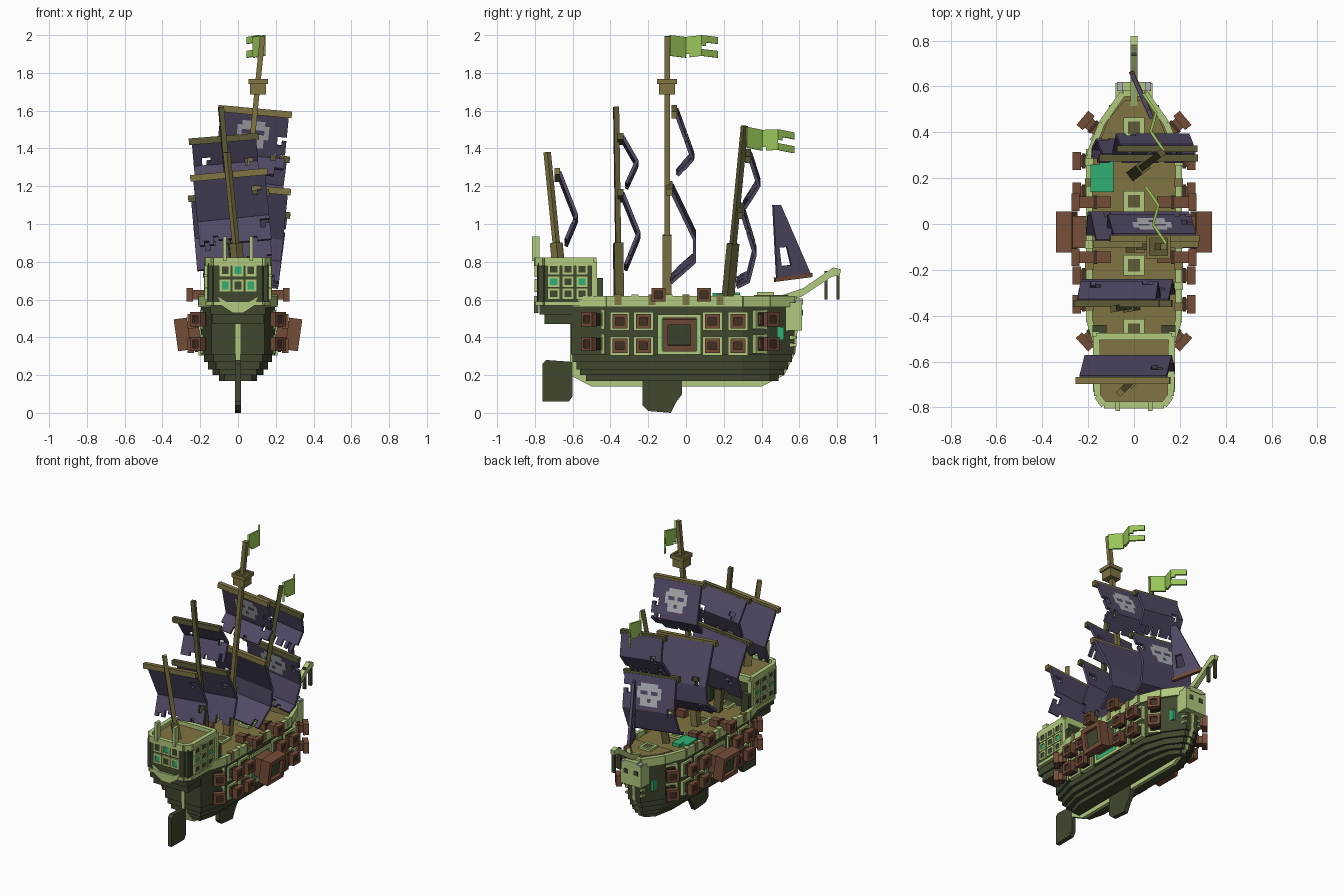
import bpy, bmesh, math, random
from mathutils import Matrix, Vector

random.seed(4)
cube = bpy.data.objects.get("Cube")
if cube:
    bpy.data.objects.remove(cube, do_unlink=True)


def linear(c):
    return c / 12.92 if c <= 0.04 else ((c + 0.055) / 1.055) ** 2.4


def material(name, red, green, blue):
    mat = bpy.data.materials.new(name)
    mat.use_nodes = True
    color = [linear(c / 255) for c in (red, green, blue)] + [1]
    mat.diffuse_color = color
    mat.node_tree.nodes["Principled BSDF"].inputs["Base Color"].default_value = color
    return mat


HULL = material("dark_green", 62, 71, 46)
TRIM = material("light_green", 178, 202, 126)
WOOD = material("olive_wood", 128, 117, 68)
OLD = material("dark_olive", 94, 90, 54)
BROWN = material("brown", 116, 77, 56)
DARK = material("dark_brown", 66, 48, 36)
SAIL = material("purple_cloth", 82, 73, 101)
TEAL = material("teal", 48, 176, 114)
BONE = material("bone_grey", 176, 177, 182)
FLAG = material("flag_green", 152, 197, 88)

# Profile drawn in (y, z) and extruded along x; profile drawn in (x, z) and extruded along -y
SIDE = Matrix(((0, 0, 1, 0), (1, 0, 0, 0), (0, 1, 0, 0), (0, 0, 0, 1)))
REAR = Matrix.Rotation(math.pi / 2, 4, "X")


class Part:
    """One named object gathered from boxes, prisms and beams."""

    def __init__(self, name, mirror=False):
        self.name, self.mirror, self.bm, self.mats = name, mirror, bmesh.new(), []

    def slot(self, mat):
        if mat not in self.mats:
            self.mats.append(mat)
        return self.mats.index(mat)

    def box(self, center, size, mat, frame=Matrix()):
        move = frame @ Matrix.Translation(center) @ Matrix.Diagonal((*size, 1))
        made = bmesh.ops.create_cube(self.bm, size=1, matrix=move)
        for face in {f for v in made["verts"] for f in v.link_faces}:
            face.material_index = self.slot(mat)

    def prism(self, points, low, high, mat, frame=Matrix()):
        a, b = [[self.bm.verts.new(frame @ Vector((*p, h))) for p in points] for h in (low, high)]
        n = len(points)
        rings = [a, b] + [(a[i], a[(i + 1) % n], b[(i + 1) % n], b[i]) for i in range(n)]
        for ring in rings:
            self.bm.faces.new(ring).material_index = self.slot(mat)

    def beam(self, start, end, width, height, mat):
        start, end = Vector(start), Vector(end)
        frame = Matrix.Translation((start + end) / 2) @ (end - start).to_track_quat("Y", "Z").to_matrix().to_4x4()
        self.box((0, 0, 0), (width, (end - start).length, height), mat, frame)

    def frame(self, place, wide, high, bar, depth, mat, pane=None):
        """Square frame facing local +x, with an optional pane."""
        for s in (-1, 1):
            self.box((0, s * (wide - bar) / 2, 0), (depth, bar, high), mat, place)
            self.box((0, 0, s * (high - bar) / 2), (depth, wide - 2 * bar, bar), mat, place)
        if pane:
            self.box((0, 0, 0), (depth * 0.4, wide - 2 * bar, high - 2 * bar), pane, place)

    def finish(self):
        bmesh.ops.recalc_face_normals(self.bm, faces=self.bm.faces)
        mesh = bpy.data.meshes.new(self.name)
        self.bm.to_mesh(mesh)
        for mat in self.mats:
            mesh.materials.append(mat)
        obj = bpy.data.objects.new(self.name, mesh)
        bpy.context.collection.objects.link(obj)
        if self.mirror:
            obj.modifiers.new("Mirror", "MIRROR").use_mirror_merge = False
        return obj


def sheet(name, point, cols, rows, skip, mats, pick=lambda i, j: 0, thick=0.018):
    """Thin cloth made of square cells, some of them torn out."""
    part = Part(name)
    part.mats = mats
    grid = [[part.bm.verts.new(point(i / cols, j / rows)) for j in range(rows + 1)] for i in range(cols + 1)]
    for i in range(cols):
        for j in range(rows):
            if not skip(i, j):
                face = part.bm.faces.new((grid[i][j], grid[i + 1][j], grid[i + 1][j + 1], grid[i][j + 1]))
                face.material_index = pick(i, j)
    bmesh.ops.delete(part.bm, geom=[v for v in part.bm.verts if not v.link_faces], context="VERTS")
    solid = part.finish().modifiers.new("Solidify", "SOLIDIFY")
    solid.thickness, solid.offset = thick, 0


def turn(x, y, z, yaw=0, pitch=0):
    return Matrix.Translation((x, y, z)) @ Matrix.Rotation(yaw, 4, "Z") @ Matrix.Rotation(pitch, 4, "Y")


def plan(w, stern, bow):
    half = [(w * 0.72, stern), (w, -0.42), (w, 0.3), (w * 0.72, 0.44), (w * 0.25, bow)]
    return half + [(-x, y) for x, y in reversed(half)]


# Hull of stepped planks
hull = Part("hull")
for z0, z1, w, stern, bow in ((0.17, 0.2, 0.1, -0.53, 0.49), (0.2, 0.23, 0.135, -0.56, 0.52),
                              (0.23, 0.27, 0.16, -0.58, 0.54), (0.27, 0.31, 0.18, -0.6, 0.56),
                              (0.31, 0.575, 0.195, -0.61, 0.575)):
    hull.prism(plan(w, stern, bow), z0, z1, HULL)
hull.finish()

# Keel, rudder and fin
keel = Part("keel")
keel.prism([(-0.615, 0.5), (-0.615, 0.2), (-0.5, 0.14), (0.4, 0.14), (0.52, 0.2), (0.58, 0.32), (0.6, 0.55)],
           -0.012, 0.012, TRIM, SIDE)
keel.finish()
rudder = Part("rudder")
rudder.prism([(-0.76, 0.06), (-0.62, 0.06), (-0.6, 0.09), (-0.6, 0.27), (-0.74, 0.28), (-0.76, 0.26)],
             -0.015, 0.015, HULL, SIDE)
rudder.finish()
fin = Part("keel_fin")
fin.prism([(-0.23, 0.18), (-0.23, 0.04), (-0.2, 0.01), (-0.08, 0), (-0.05, 0.06), (-0.02, 0.1), (-0.02, 0.18)],
          -0.015, 0.015, HULL, SIDE)
fin.finish()

# Deck, hatches and rail
deck = Part("deck")
deck.prism(plan(0.19, -0.6, 0.56), 0.575, 0.59, WOOD)
deck.prism([(-0.15, 0.36), (0.15, 0.36), (0.11, 0.46), (0.04, 0.54), (-0.04, 0.54), (-0.11, 0.46)], 0.59, 0.625, WOOD)
up = Matrix.Rotation(-math.pi / 2, 4, "Y")
for y, z in ((0.42, 0.63), (0.1, 0.595), (-0.18, 0.595), (-0.46, 0.595)):
    deck.frame(Matrix.Translation((0, y, z)) @ up, 0.09, 0.09, 0.018, 0.02, TRIM, OLD)
deck.box((-0.14, 0.2, 0.625), (0.1, 0.12, 0.02), TEAL)
deck.box((-0.12, 0.26, 0.625), (0.06, 0.05, 0.024), TEAL)
deck.finish()
rail = Part("rail")
outline = plan(0.195, -0.6, 0.57)
for a, b in zip(outline, outline[1:] + outline[:1]):
    rail.beam((*a, 0.59), (*b, 0.59), 0.028, 0.06, TRIM)
for s in (-1, 1):
    for k in range(8):
        rail.box((s * 0.195, k * 0.09 - 0.36, 0.6), (0.036, 0.035, 0.055), TRIM if k % 2 else WOOD)
rail.finish()

# Stern castle with stepped underside
castle = Part("stern_castle")
footprint = [(-0.13, -0.79), (0.13, -0.79), (0.16, -0.75), (0.165, -0.49), (-0.165, -0.49), (-0.16, -0.75)]
castle.prism(footprint, 0.57, 0.785, HULL)
castle.box((0, -0.665, 0.545), (0.29, 0.22, 0.05), HULL)
castle.box((0, -0.64, 0.495), (0.27, 0.22, 0.05), HULL)
castle.prism([(x * 0.95, y * 0.99) for x, y in footprint], 0.785, 0.795, WOOD)
for a, b in zip(footprint, footprint[1:] + footprint[:1]):
    castle.beam((*a, 0.8), (*b, 0.8), 0.03, 0.045, TRIM)
    castle.beam((*a, 0.58), (*b, 0.58), 0.022, 0.022, TRIM)
castle.prism([(-0.11, 0.62), (-0.06, 0.59), (0.06, 0.59), (0.11, 0.62), (0.09, 0.57), (0.03, 0.53),
              (-0.03, 0.53), (-0.09, 0.57)], 0.78, 0.805, TRIM, REAR)
for s in (-1, 1):
    castle.box((s * 0.07, -0.795, 0.87), (0.02, 0.04, 0.13), TRIM)
    castle.box((s * 0.165, -0.485, 0.68), (0.03, 0.03, 0.24), TRIM)
    castle.box((s * 0.15, -0.46, 0.64), (0.06, 0.04, 0.15), HULL)
    castle.box((s * 0.14, -0.765, 0.69), (0.035, 0.035, 0.2), HULL)
castle.finish()
windows = Part("stern_windows")
for i in range(3):
    for j in range(2):
        windows.frame(turn(i * 0.068 - 0.068, -0.792, 0.755 - j * 0.08, -math.pi / 2), 0.064, 0.07, 0.014, 0.02,
                      TRIM, TEAL if (i + j) % 2 else HULL)
windows.finish()
side_windows = Part("side_windows", mirror=True)
for i in range(3):
    for j in range(3):
        side_windows.frame(turn(0.167, i * 0.075 - 0.7, 0.76 - j * 0.065), 0.064, 0.06, 0.013, 0.022,
                           TRIM, TEAL if (i * 2 + j) % 4 == 1 else HULL)
side_windows.finish()

# Guns along the side, at the corners and on deck
guns = Part("side_guns", mirror=True)


def gun(place, size, reach, port=True):
    if port:
        guns.frame(place, size * 1.3, size * 1.25, size * 0.18, 0.03, TRIM, DARK)
    guns.box((reach / 2, 0, 0), (reach, size * 0.65, size * 0.65), BROWN, place)
    guns.frame(place @ Matrix.Translation((reach, 0, 0)), size, size * 0.95, size * 0.22, size * 0.45, BROWN, DARK)
    guns.box((reach * 0.45, 0, 0), (size * 0.2, size * 0.8, size * 0.8), DARK, place)


for z in (0.355, 0.485):
    for y in (-0.35, -0.225, 0.14, 0.275):
        gun(turn(0.195, y, z), 0.08, 0.055)
    gun(turn(0.155, -0.46, z + 0.01, -0.75), 0.08, 0.08)
    gun(turn(0.15, 0.4, z + 0.01, 0.7), 0.08, 0.08)
for y in (-0.145, 0.095):
    gun(turn(0.1, y, 0.625), 0.075, 0.155, port=False)
guns.frame(turn(0.195, -0.035, 0.415), 0.23, 0.21, 0.02, 0.02, TRIM, TEAL)
big = turn(0.19, -0.035, 0.43, 0, 0.14)
guns.box((0.04, 0, 0), (0.08, 0.14, 0.13), BROWN, big)
guns.frame(big @ Matrix.Translation((0.105, 0, 0)), 0.18, 0.17, 0.03, 0.07, BROWN, HULL)
guns.box((0.09, 0.425, 0.42), (0.05, 0.07, 0.1), HULL)
guns.box((0.1, 0.49, 0.42), (0.02, 0.06, 0.07), TEAL)
for z in (0.36, 0.4):
    guns.box((0.055, 0.55, z), (0.02, 0.07, 0.015), TRIM)
guns.finish()

# Figurehead and bowsprit
figure = Part("figurehead")
figure.box((0, 0.57, 0.51), (0.16, 0.09, 0.15), TRIM)
figure.box((0, 0.595, 0.59), (0.1, 0.05, 0.03), TRIM)
for s in (-1, 1):
    figure.box((s * 0.04, 0.615, 0.53), (0.03, 0.008, 0.03), HULL)
    figure.box((s * 0.06, 0.6, 0.59), (0.03, 0.04, 0.012), BONE)
figure.finish()
sprit = Part("bowsprit")
sprit.prism([(0.5, 0.57), (0.5, 0.62), (0.62, 0.66), (0.78, 0.77), (0.82, 0.76), (0.815, 0.73), (0.77, 0.72),
             (0.62, 0.62)], -0.016, 0.016, TRIM, SIDE)
for y in (0.74, 0.805):
    sprit.box((0, y, 0.675), (0.022, 0.016, 0.15), HULL)
sprit.finish()

# Leaning masts with thick feet
MASTS = {"stern": ((0, -0.675, 0.78), (-0.06, -0.735, 1.38), 0.2, WOOD),
         "mizzen": ((0, -0.355, 0.59), (-0.09, -0.37, 1.62), 0.3, OLD),
         "main": ((-0.01, -0.1, 0.59), (0.13, -0.1, 1.995), 0.25, WOOD),
         "fore": ((0, 0.22, 0.59), (0.12, 0.31, 1.52), 0.33, OLD)}
for name, (foot, top, thick, wood) in MASTS.items():
    mast = Part(name + "_mast")
    mast.beam(foot, top, 0.028, 0.028, wood)
    mast.beam(foot, Vector(foot).lerp(Vector(top), thick), 0.048, 0.048, wood)
    mast.finish()
nest = Part("lookout_nest")
nest.box((0.105, -0.1, 1.72), (0.085, 0.085, 0.07), WOOD)
nest.frame(Matrix.Translation((0.107, -0.1, 1.755)) @ up, 0.105, 0.105, 0.014, 0.025, WOOD, OLD)
nest.finish()

# Square sails with yards; the emblem is chosen cell by cell
EMBLEM = [".#####.", "#######", "#..#..#", "#######", ".##.##.", ".#####."]


def square_sail(name, mast, half, path, emblem=False):
    foot, top = (Vector(v) for v in MASTS[mast][:2])
    lean = (top.x - foot.x) / (top.z - foot.z)
    zt = path[0][1]
    cx = foot.x + lean * (zt - foot.z)
    line = [Vector((0, *p)) for p in path]
    lengths = [(b - a).length for a, b in zip(line, line[1:])]
    counts = [max(2, round(n / 0.025)) for n in lengths]
    rows = [a.lerp(b, k / n) for a, b, n in zip(line, line[1:], counts) for k in range(n)] + [line[-1]]
    cols, last = 15, len(rows) - 1

    def point(u, v):
        p, x = rows[round(v * last)], (u * 2 - 1) * half
        return cx + x + lean * (p.z - zt), p.y, p.z - lean * x

    tears = {(i, last - 1 - k) for i in random.sample(range(cols), 5) for k in range(random.randint(1, 2))}
    for _ in range(2):
        i, j = random.choice((1, 2, 12, 13)), random.randint(3, last - 3)
        tears |= {(i, j), (i, j + 1), (0 if i < 5 else cols - 1, j)} if emblem else {(i, j), (i + 1, j), (i, j + 1)}

    def pick(i, j):
        return int(emblem and 4 <= i < 11 and 2 <= j < 8 and EMBLEM[j - 2][i - 4] == "#")

    sheet(name + "_sail", point, cols, last, lambda i, j: (i, j) in tears, [SAIL, BONE], pick)
    yard = Part(name + "_yard")
    ends = [(cx + s * (half + 0.015), path[0][0] - 0.012, zt - lean * s * half) for s in (-1, 1)]
    yard.beam(*ends, 0.03, 0.035, MASTS[mast][3])
    yard.finish()


square_sail("stern", "stern", 0.19, [(-0.67, 1.26), (-0.58, 1.03), (-0.635, 0.9)])
square_sail("mizzen_upper", "mizzen", 0.17, [(-0.335, 1.45), (-0.26, 1.32), (-0.315, 1.2)])
square_sail("mizzen_lower", "mizzen", 0.2, [(-0.335, 1.15), (-0.25, 0.94), (-0.32, 0.77)])
square_sail("main_upper", "main", 0.18, [(-0.05, 1.595), (0.035, 1.36), (-0.045, 1.27)], True)
square_sail("main_lower", "main", 0.215, [(-0.075, 1.19), (0.045, 0.94), (0.045, 0.82), (-0.08, 0.71)])
square_sail("fore_upper", "fore", 0.16, [(0.34, 1.36), (0.385, 1.22), (0.31, 1.1)])
square_sail("fore_lower", "fore", 0.2, [(0.3, 1.07), (0.365, 0.86), (0.33, 0.72), (0.27, 0.69)], True)


# Triangular jib on a boom
def jib_point(u, v):
    y = (0.46 + 0.04 * u) * (1 - v) + (0.48 + 0.18 * u) * v
    return 0.07 - (y - 0.48) * 0.45, y, 1.1 + (0.02 * u - 0.39) * v


sheet("jib_sail", jib_point, 6, 12, lambda i, j: i in (1, 2) and j in (7, 8, 9), [SAIL])
boom = Part("jib_boom")
boom.beam((0.075, 0.47, 0.705), (-0.012, 0.665, 0.73), 0.022, 0.022, BROWN)
boom.finish()

# Waving swallow-tailed flags
for name, x, y, z, drop in (("main", 0.12, -0.085, 1.88, 0), ("fore", 0.11, 0.32, 1.385, -0.02)):
    def flag_point(u, v):
        wave = abs((u * 3) % 2 - 1) * 0.04
        return x - 0.05 * u + wave - 0.02, y + 0.25 * u, z + 0.11 * v + drop * (u - 0.5) + wave * 0.25
    sheet(name + "_flag", flag_point, 12, 6, lambda i, j: (i > 8 and j in (2, 3)) or (i == 8 and j == 2)
          or (i == 4 and j == 0), [FLAG], thick=0.012)
